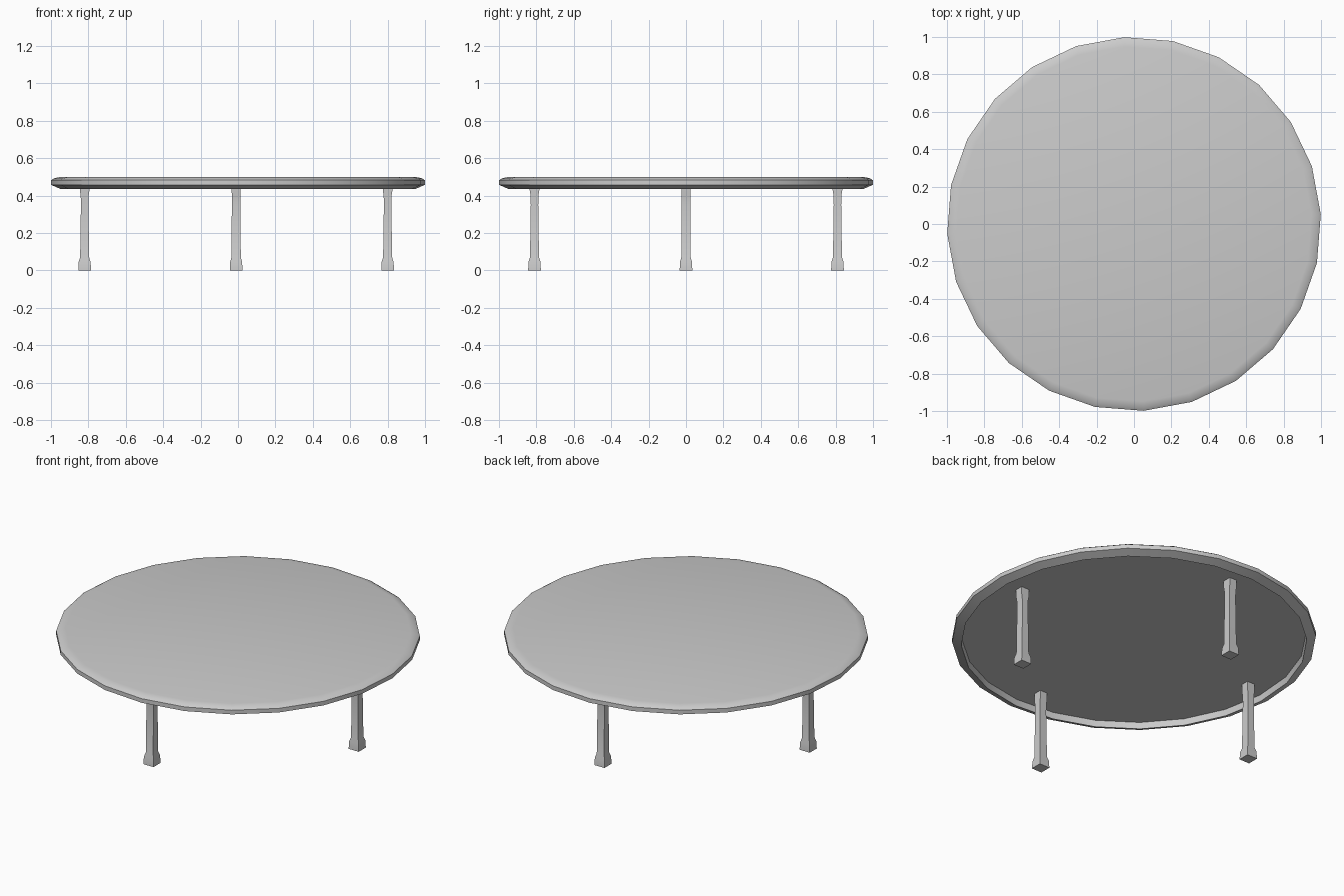
import bpy, bmesh
from math import radians, cos, sin

cube = bpy.data.objects.get("Cube")
if cube:
    bpy.data.objects.remove(cube)

grey = bpy.data.materials.new("plain grey")
grey.use_nodes = True
colour = (0.6, 0.6, 0.6, 1)
grey.diffuse_color = colour
grey.node_tree.nodes["Principled BSDF"].inputs["Base Color"].default_value = colour


def loft(name, rings):
    """Join rings of equal point count into a closed solid."""
    bm = bmesh.new()
    loops = [[bm.verts.new(p) for p in ring] for ring in rings]
    n = len(loops[0])
    for a, b in zip(loops, loops[1:]):
        for i in range(n):
            j = (i + 1) % n
            bm.faces.new((a[i], a[j], b[j], b[i]))
    bm.faces.new(loops[0])
    bm.faces.new(loops[-1])
    bmesh.ops.recalc_face_normals(bm, faces=bm.faces)
    mesh = bpy.data.meshes.new(name)
    bm.to_mesh(mesh)
    bm.free()
    mesh.materials.append(grey)
    obj = bpy.data.objects.new(name, mesh)
    bpy.context.collection.objects.link(obj)
    bpy.ops.object.select_all(action='DESELECT')
    obj.select_set(True)
    bpy.context.view_layer.objects.active = obj
    bpy.ops.object.shade_smooth_by_angle(angle=radians(30))
    return obj


# Round top: recessed underside, sharp lip, bevelled rim
SIDES = 24
angles = [radians(3 + 360 * i / SIDES) for i in range(SIDES)]
profile = [(0.945, 0.473), (0.95, 0.435), (1.0, 0.457), (1.0, 0.482),
           (0.985, 0.492), (0.95, 0.5)]
loft("table_top", [[(r * cos(a), r * sin(a), z) for a in angles]
                   for r, z in profile])

# Four square legs with block feet: (radial half, tangential half, height)
leg = [(0.034, 0.034, 0), (0.032, 0.032, 0.045), (0.024, 0.025, 0.07),
       (0.02, 0.023, 0.35), (0.021, 0.023, 0.4), (0.026, 0.024, 0.43),
       (0.026, 0.024, 0.474)]
corners = [(-1, -1), (1, -1), (1, 1), (-1, 1)]
for i, name in enumerate(("left_leg", "back_leg", "right_leg", "front_leg")):
    obj = loft(name, [[(0.81 + sx * r, sy * t, z) for sx, sy in corners]
                      for r, t, z in leg])
    obj.rotation_euler.z = radians(90 * i)
    obj.location.x = -0.01
